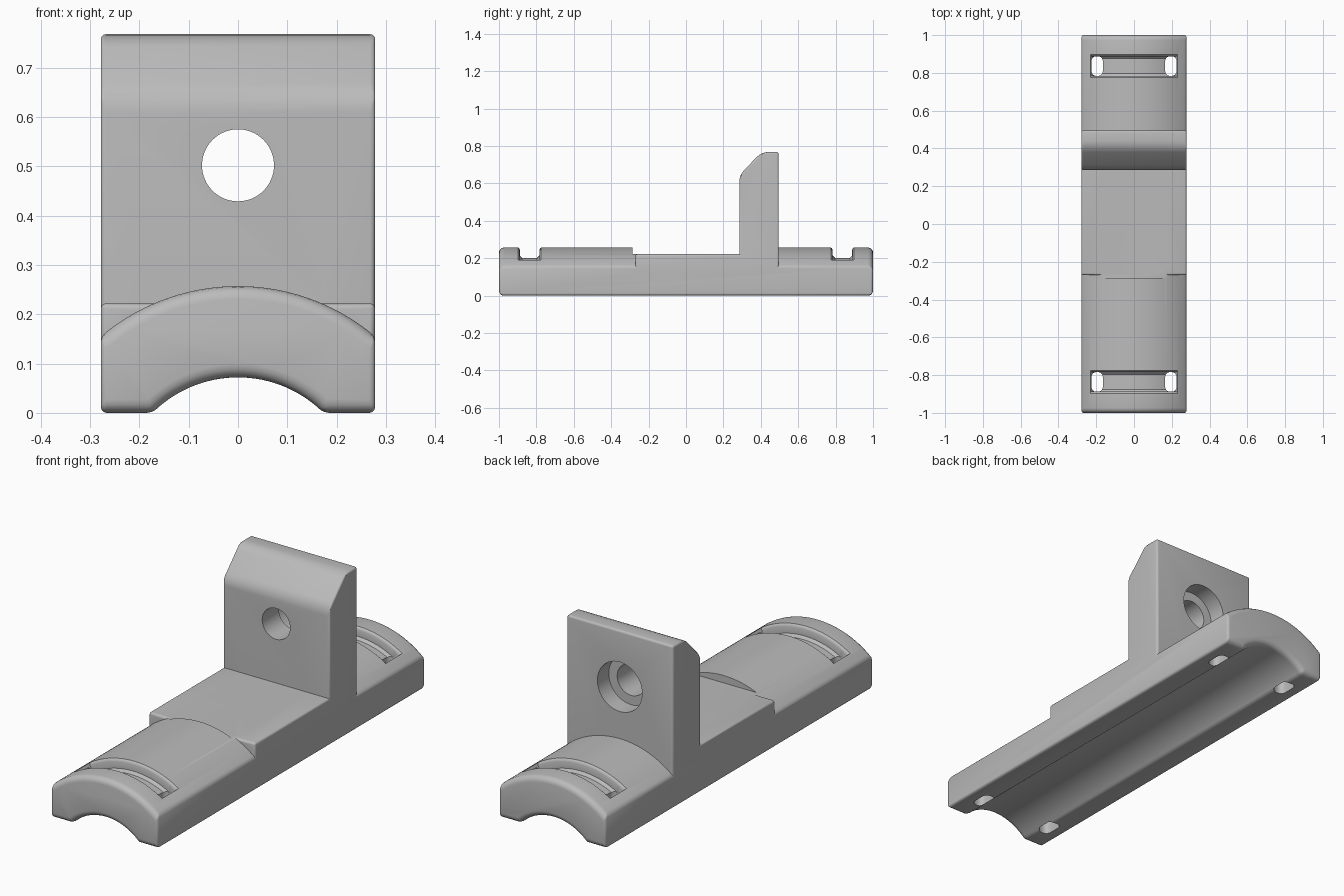
import bpy, bmesh
from math import sin, cos, pi, asin, radians
from mathutils import Vector

if "Cube" in bpy.data.objects:
    bpy.data.objects.remove(bpy.data.objects["Cube"])

HALF = 0.278      # half width of the whole part
AXIS = -0.173     # height of the shared centre line of the arcs
R_TOP, R_CHANNEL, R_SLOT = 0.43, 0.245, 0.375

grey = bpy.data.materials.new("plain grey")
grey.use_nodes = True
colour = (0.5, 0.5, 0.5, 1)
grey.diffuse_color = colour
grey.node_tree.nodes["Principled BSDF"].inputs["Base Color"].default_value = colour


def loft(name, rings, weight=None):
    """Capped solid through matching rings; weight(a, b) gives edge bevel weights."""
    bm = bmesh.new()
    rows = [[bm.verts.new(p) for p in ring] for ring in rings]
    n = len(rows[0])
    for a, b in zip(rows, rows[1:]):
        for i in range(n):
            j = (i + 1) % n
            bm.faces.new((a[i], a[j], b[j], b[i]))
    bm.faces.new(rows[0])
    bm.faces.new(rows[-1])
    bmesh.ops.recalc_face_normals(bm, faces=bm.faces)
    if weight:
        layer = bm.edges.layers.float.new("bevel_weight_edge")
        for e in bm.edges:
            if e.calc_face_angle_signed() > radians(25):
                e[layer] = weight(e.verts[0].co, e.verts[1].co)
    mesh = bpy.data.meshes.new(name)
    bm.to_mesh(mesh)
    bm.free()
    mesh.materials.append(grey)
    obj = bpy.data.objects.new(name, mesh)
    bpy.context.collection.objects.link(obj)
    return obj


def along_y(name, outline, y0, y1, weight=None):
    return loft(name, [[(x, y, z) for x, z in outline] for y in (y0, y1)], weight)


def box(x0, x1, z0, z1):
    return [(x0, z0), (x1, z0), (x1, z1), (x0, z1)]


def arc(r, a, steps):
    return [(r * sin(a * (2 * i / steps - 1)), AXIS + r * cos(a * (2 * i / steps - 1)))
            for i in range(steps + 1)]


def disc(r, z):
    return [(r * cos(2 * pi * i / 64), z + r * sin(2 * pi * i / 64)) for i in range(64)]


def apply(obj, kind, **settings):
    mod = obj.modifiers.new(kind, kind)
    for key, value in settings.items():
        setattr(mod, key, value)
    bpy.context.view_layer.objects.active = obj
    bpy.ops.object.modifier_apply(modifier=mod.name)


def combine(obj, other, operation):
    apply(obj, "BOOLEAN", operation=operation, solver="EXACT", object=other)
    bpy.data.objects.remove(other)


def round_edges(obj, width):
    apply(obj, "BEVEL", width=width, segments=4, limit_method="WEIGHT")


# Long base: arched top with a concentric channel underneath
top = arc(R_TOP, asin(HALF / R_TOP), 40)
channel = arc(R_CHANNEL, asin(0.1735 / R_CHANNEL), 32)
channel[0], channel[-1] = (-0.1735, 0), (0.1735, 0)
base = along_y("rail_bracket", top + [(HALF, 0)] + channel[::-1] + [(-HALF, 0)], -1, 1,
               lambda a, b: 1 if abs(a.y - b.y) < 0.1 and abs(a.x - b.x) > 1e-4 else 0.45)
round_edges(base, 0.028)

# Flat seat cut through the crown
combine(base, along_y("crown_cutter", box(-0.4, 0.4, 0.222, 0.5), -0.285, 0.4), "DIFFERENCE")

# Platform and upright plate in one side profile
side = [(-0.27, 0.12), (0.495, 0.12), (0.495, 0.768), (0.405, 0.768),
        (0.285, 0.645), (0.285, 0.222), (-0.27, 0.222)]


def plate_weight(a, b):
    if min(a.z, b.z) < 0.13 and max(a.z, b.z) < 0.13:
        return 0
    sloped = abs(a.x - b.x) > 0.1 and a.z > 0.6 and a.y < 0.45
    return 1 if sloped else 0.3


plate = loft("upright_plate", [[(x, y, z) for y, z in side] for x in (-HALF, HALF)],
             plate_weight)
round_edges(plate, 0.035)
combine(base, plate, "UNION")

# Bolt hole with a counterbore at the back
combine(base, along_y("bolt_hole", disc(0.073, 0.502), 0.2, 0.6), "DIFFERENCE")
combine(base, along_y("counterbore", disc(0.117, 0.502), 0.41, 0.6), "DIFFERENCE")

# Curved strap slots with a softened lip, open to the channel at both ends
half_slot = [(0.04, R_SLOT), (0.052, R_SLOT + 0.012), (0.052, 0.418),
             (0.055, 0.425), (0.064, 0.432), (0.064, 0.47)]
section = half_slot + [(-y, r) for y, r in half_slot[::-1]]
sweep = asin(0.215 / 0.4)
for end in (-1, 1):
    mid = end * 0.836
    angles = [sweep * (i / 16 - 1) for i in range(33)]
    slot = loft("strap_slot", [[(r * sin(a), mid + y, AXIS + r * cos(a)) for y, r in section]
                               for a in angles])
    combine(base, slot, "DIFFERENCE")
    for x in (-0.195, 0.195):
        hole = along_y("strap_hole", box(x - 0.03, x + 0.03, -0.2, 0.5),
                       mid - 0.052, mid + 0.052,
                       lambda a, b: 1 if abs(a.z - b.z) > 0.1 else 0)
        round_edges(hole, 0.025)
        combine(base, hole, "DIFFERENCE")

# Smooth curves, crisp edges
bpy.ops.object.select_all(action="DESELECT")
base.select_set(True)
bpy.context.view_layer.objects.active = base
bpy.ops.object.shade_smooth_by_angle(angle=radians(30))
